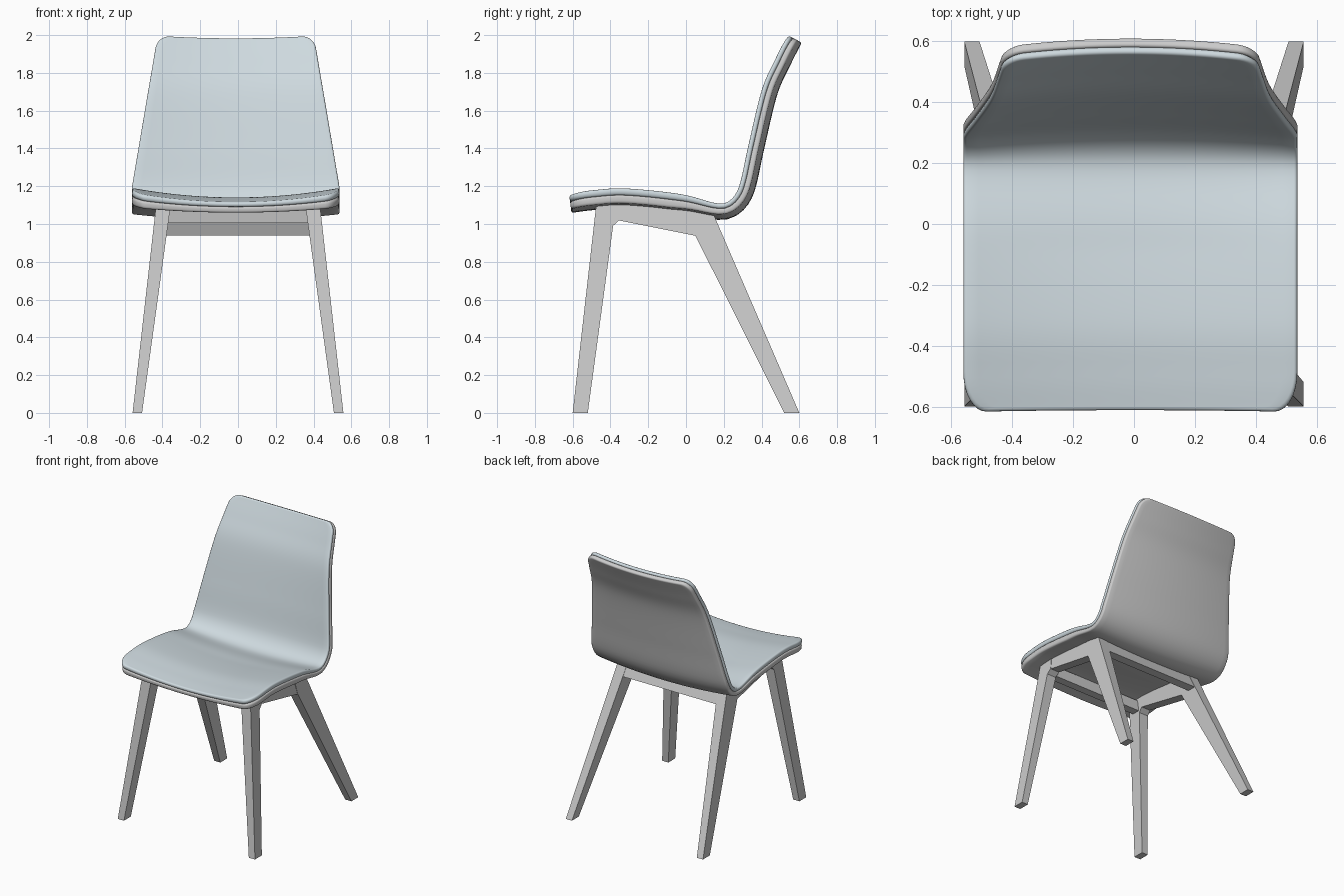
import bpy, bmesh, math
from mathutils import Vector

if "Cube" in bpy.data.objects:
    bpy.data.objects.remove(bpy.data.objects["Cube"])

# Side profile of the sitting surface's outer edge: (y, z), front lip to top of back
PROFILE = [(-.62, 1.165), (-.5, 1.18), (-.32, 1.19), (-.03, 1.16), (.15, 1.113),
           (.215, 1.115), (.262, 1.16), (.29, 1.235), (.33, 1.42), (.40, 1.71),
           (.47, 1.87), (.535, 2.0)]
SHIFT_X = -.012
THICK = .057


def clamp(v):
    return max(0.0, min(1.0, v))


def smooth_path(pts, n=24):
    p = [Vector(q) for q in pts]
    p = [2 * p[0] - p[1]] + p + [2 * p[-1] - p[-2]]
    out = []
    for a, b, c, d in zip(p, p[1:], p[2:], p[3:]):
        for k in range(n):
            t = k / n
            out.append(.5 * (2 * b + (c - a) * t + (2 * a - 5 * b + 4 * c - d) * t * t
                             + (3 * b - a - 3 * c + d) * t ** 3))
    return out + [p[-2]]


PATH = smooth_path(PROFILE)
CUM = [0.0]
for a, b in zip(PATH, PATH[1:]):
    CUM.append(CUM[-1] + (b - a).length)
LENGTH = CUM[-1]


def on_path(u):
    u = max(0.0, min(LENGTH, u))
    i = 0
    while i < len(CUM) - 2 and CUM[i + 1] < u:
        i += 1
    return PATH[i].lerp(PATH[i + 1], (u - CUM[i]) / (CUM[i + 1] - CUM[i]))


# Row stations: close together in the rounded corners, even between them
FRONT_R, TOP_R, NC, NM = (.13, .075), (.07, .06), 8, 64   # (along, across)
ROWS = [FRONT_R[0] * (1 - math.cos(math.pi / 2 * k / NC)) for k in range(NC)]
span = LENGTH - FRONT_R[0] - TOP_R[0]
ROWS += [FRONT_R[0] + span * k / NM for k in range(NM + 1)]
ROWS += [LENGTH - TOP_R[0] * (1 - math.cos(math.pi / 2 * k / NC)) for k in range(NC - 1, -1, -1)]
COLS = [-1 + 2 * k / 28 for k in range(29)]


def surface(i, j, inset, depth):
    """Point on the dished seat and back, inset from the rim, sunk to a depth."""
    r = ROWS[i]
    u = inset + r * (LENGTH - 2 * inset) / LENGTH
    p = on_path(u)
    tan = (on_path(u + .015) - on_path(u - .015)).normalized()
    n = Vector((tan.y, -tan.x))
    full = .549 - .135 * clamp((p.y - 1.2) / .8)
    half = full - inset
    for d, (ru, rx) in ((r, FRONT_R), (LENGTH - r, TOP_R)):
        if d < ru:
            half -= rx * (1 - math.sqrt(max(0, 1 - ((ru - d) / ru) ** 2)))
    x = half * COLS[j]
    q = (x / full) ** 2
    w = clamp((.2 - p.x) / .3)
    w = w * w * (3 - 2 * w)
    off = (.03 + .02 * w) * (1 - q) + depth * (1 + .4 * w * q)
    p = p + n * off
    return (x + SHIFT_X, p.x, p.y)


def finish(bm, name):
    bmesh.ops.recalc_face_normals(bm, faces=bm.faces)
    me = bpy.data.meshes.new(name)
    bm.to_mesh(me)
    bm.free()
    ob = bpy.data.objects.new(name, me)
    bpy.context.collection.objects.link(ob)
    return ob


def shell_layer(name, d0, d1, r):
    """Curved slab between two depths, with a rounded rim of radius r."""
    bm = bmesh.new()
    nr, nc = len(ROWS), len(COLS)
    rim = ([(0, j) for j in range(nc)] + [(i, nc - 1) for i in range(1, nr)]
           + [(nr - 1, j) for j in range(nc - 2, -1, -1)] + [(i, 0) for i in range(nr - 2, 0, -1)])

    def sheet(depth):
        v = [[bm.verts.new(surface(i, j, r, depth)) for j in range(nc)] for i in range(nr)]
        for i in range(nr - 1):
            for j in range(nc - 1):
                bm.faces.new((v[i][j], v[i][j + 1], v[i + 1][j + 1], v[i + 1][j]))
        return [v[i][j] for i, j in rim]

    loops = [sheet(d0)]
    for inset, depth in ((.5, .13), (.13, .5), (0, 1)):
        loops.append([bm.verts.new(surface(i, j, inset * r, d0 + depth * r)) for i, j in rim])
    for inset, depth in ((0, 1), (.13, .5), (.5, .13)):
        loops.append([bm.verts.new(surface(i, j, inset * r, d1 - depth * r)) for i, j in rim])
    loops.append(sheet(d1))
    for a, b in zip(loops, loops[1:]):
        for k in range(len(rim)):
            m = (k + 1) % len(rim)
            bm.faces.new((a[k], a[m], b[m], b[k]))
    ob = finish(bm, name)
    bpy.ops.object.select_all(action='DESELECT')
    ob.select_set(True)
    bpy.context.view_layer.objects.active = ob
    bpy.ops.object.shade_smooth_by_angle(angle=math.radians(50))
    return ob


def prism(name, outline, inner, outer, mirror=False):
    """Side-view outline given width between two x functions of height."""
    bm = bmesh.new()
    a = [bm.verts.new((inner(z), y, z)) for y, z in outline]
    b = [bm.verts.new((outer(z), y, z)) for y, z in outline]
    bm.faces.new(a)
    bm.faces.new(b)
    for k in range(len(a)):
        m = (k + 1) % len(a)
        bm.faces.new((a[k], a[m], b[m], b[k]))
    ob = finish(bm, name)
    if mirror:
        ob.modifiers.new("mirror", 'MIRROR')
    return ob


# Upholstered pad and hard shell beneath it
pad = shell_layer("cushion", 0, .026, .011)
mat = bpy.data.materials.new("light_upholstery")
mat.diffuse_color = (.62, .70, .74, 1)
mat.use_nodes = True
mat.node_tree.nodes["Principled BSDF"].inputs["Base Color"].default_value = mat.diffuse_color
pad.data.materials.append(mat)
shell_layer("seat_shell", .026, THICK, .01)

# Splayed legs and side rails share the same leaning inner and outer planes
leg_in = lambda z: .508 - .138 * z
leg_out = lambda z: .558 - .113 * z
prism("front_leg", [(-.475, 1.105), (-.60, 0), (-.52, 0), (-.386, .99), (-.355, 1.02),
                    (-.36, 1.11)], leg_in, leg_out, True)
prism("rear_leg", [(.14, 1.065), (.60, 0), (.52, 0), (.05, .938), (.02, 1.075)],
      leg_in, leg_out, True)
prism("side_rail", [(-.36, 1.02), (.05, .938), (.03, 1.075), (-.36, 1.105)],
      leg_in, lambda z: leg_out(z) - .003, True)

# Cross rails
prism("front_rail", [(-.46, 1.08), (-.45, 1.005), (-.39, 1.005), (-.39, 1.08)],
      lambda z: -.375, lambda z: .375)
prism("rear_rail", [(.147, 1.045), (.192, .938), (.125, .938), (.08, 1.045)],
      lambda z: -leg_in(z) - .01, lambda z: leg_in(z) + .01)
